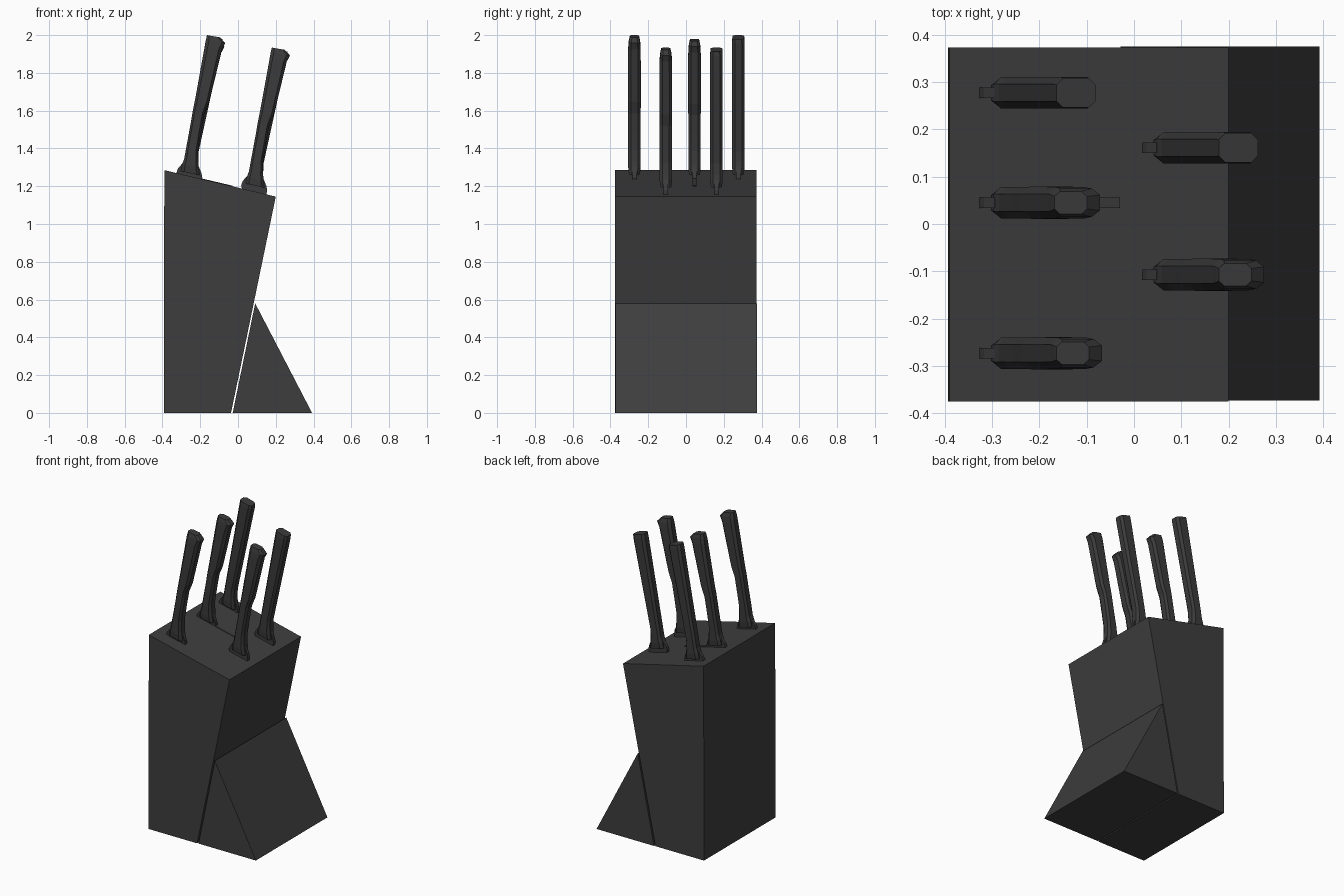
import bpy, bmesh

cube = bpy.data.objects.get("Cube")
if cube:
    bpy.data.objects.remove(cube)


def make_material(name, value):
    mat = bpy.data.materials.new(name)
    mat.use_nodes = True
    colour = (value, value, value, 1)
    mat.diffuse_color = colour
    mat.node_tree.nodes["Principled BSDF"].inputs["Base Color"].default_value = colour
    return mat


CHARCOAL = make_material("charcoal", 0.048)
HANDLE_GREY = make_material("handle grey", 0.043)


def finish(bm, name, mat):
    bmesh.ops.recalc_face_normals(bm, faces=bm.faces)
    mesh = bpy.data.meshes.new(name)
    bm.to_mesh(mesh)
    bm.free()
    mesh.materials.append(mat)
    obj = bpy.data.objects.new(name, mesh)
    bpy.context.collection.objects.link(obj)
    return obj


def loft(name, rings, mat):
    """Skin a list of equal rings and cap both ends."""
    bm = bmesh.new()
    loops = [[bm.verts.new(p) for p in ring] for ring in rings]
    n = len(loops[0])
    for a, b in zip(loops, loops[1:]):
        for i in range(n):
            j = (i + 1) % n
            bm.faces.new((a[i], a[j], b[j], b[i]))
    bm.faces.new(loops[0])
    bm.faces.new(loops[-1])
    return finish(bm, name, mat)


def slab(name, profile, y0, y1, mat):
    """Extrude an x-z profile along y."""
    return loft(name, [[(x, y, z) for x, z in profile] for y in (y0, y1)], mat)


def handle_ring(left, right, y, half, dx, dz):
    """Octagonal section spanning from the left edge to the right edge."""
    ring = []
    for t, k in ((0, -.55), (.17, -1), (.83, -1), (1, -.55),
                 (1, .55), (.83, 1), (.17, 1), (0, .55)):
        x = left[0] + (right[0] - left[0]) * t + dx
        z = left[1] + (right[1] - left[1]) * t + dz
        ring.append((x, y + k * half, z))
    return ring


# Block and its supporting wedge
slab("block", [(-.393, 0), (-.037, 0), (.2, 1.145), (-.39, 1.285)], -.375, .373, CHARCOAL)
slab("wedge", [(-.028, 0), (.392, 0), (.091, .58)], -.373, .375, CHARCOAL)

# Handle stations: left edge, right edge, half thickness
COLLAR = [((-.302, 1.28), (-.203, 1.258), .029),
          ((-.296, 1.315), (-.207, 1.295), .033),
          ((-.285, 1.345), (-.21, 1.327), .033)]
CURVED = COLLAR + [
    ((-.275, 1.4), (-.211, 1.39), .033),
    ((-.256, 1.5), (-.196, 1.485), .033),
    ((-.239, 1.6), (-.178, 1.585), .033),
    ((-.226, 1.665), (-.153, 1.645), .034),
    ((-.205, 1.78), (-.125, 1.76), .034),
    ((-.176, 1.94), (-.085, 1.925), .033),
    ((-.17, 1.975), (-.068, 1.958), .03),
    ((-.164, 2.0), (-.095, 1.988), .024)]
STRAIGHT = COLLAR + [
    ((-.275, 1.4), (-.208, 1.385), .033),
    ((-.169, 1.975), (-.083, 1.955), .033),
    ((-.164, 2.0), (-.081, 1.978), .031)]
BOLSTER = [(-.31, 1.18), (-.2, 1.16), (-.189, 1.247), (-.193, 1.268),
           (-.21, 1.31), (-.295, 1.32), (-.317, 1.295), (-.326, 1.272)]

# Two staggered rows of knives: y, shape, x shift, z shift, top shift
KNIVES = [("front_knife", -.273, CURVED, 0, 0, 0),
          ("front_short_knife", -.107, CURVED, .343, -.066, 0),
          ("middle_knife", .045, CURVED, 0, 0, -.02),
          ("rear_short_knife", .161, STRAIGHT, .343, -.066, 0),
          ("rear_knife", .277, STRAIGHT, 0, 0, 0)]

for name, y, shape, dx, dz, drop in KNIVES:
    rings = []
    for left, right, half in shape:
        lower = drop * (left[1] - 1.28) / .72
        rings.append(handle_ring(left, right, y, half, dx + lower * .2, dz + lower))
    loft(name + "_handle", rings, HANDLE_GREY)
    slab(name + "_bolster", [(x + dx, z + dz) for x, z in BOLSTER],
         y - .011, y + .011, HANDLE_GREY)

# Wide blade showing at the slot of the middle knife
slab("middle_blade", [(-.2, 1.2), (-.03, 1.16), (-.03, 1.203), (-.2, 1.243)],
     .034, .056, HANDLE_GREY)
